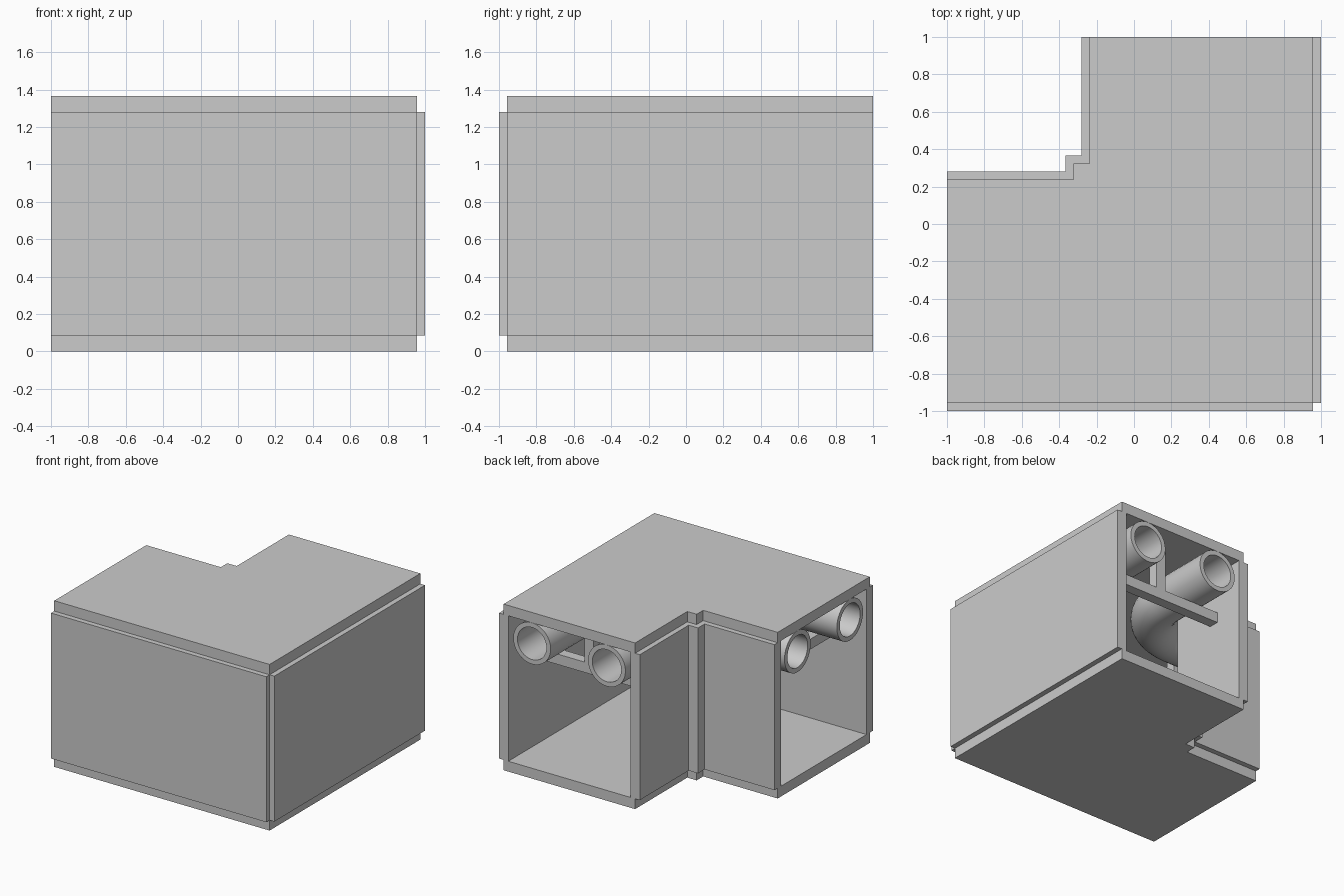
import bpy, bmesh
from math import sin, cos, pi

if "Cube" in bpy.data.objects:
    bpy.data.objects.remove(bpy.data.objects["Cube"])

T = 0.085          # panel thickness
H = 1.365          # overall height
E = 1 - T / 2      # slab edge, set back half a panel
I = 1 - T          # inner face of outer walls
W = 0.28           # outer face of inner walls


def finish(name, bm):
    bmesh.ops.recalc_face_normals(bm, faces=bm.faces)
    me = bpy.data.meshes.new(name)
    bm.to_mesh(me)
    bm.free()
    ob = bpy.data.objects.new(name, me)
    bpy.context.collection.objects.link(ob)
    return ob


def prism(name, pts, z0, z1):
    bm = bmesh.new()
    face = bm.faces.new([bm.verts.new((x, y, z0)) for x, y in pts])
    ext = bmesh.ops.extrude_face_region(bm, geom=[face])
    verts = [g for g in ext["geom"] if isinstance(g, bmesh.types.BMVert)]
    bmesh.ops.translate(bm, verts=verts, vec=(0, 0, z1 - z0))
    return finish(name, bm)


def box(name, x0, x1, y0, y1, z0, z1):
    return prism(name, [(x0, y0), (x1, y0), (x1, y1), (x0, y1)], z0, z1)


def box_pair(name, x0, x1, y0, y1, z0, z1):
    # one part in each arm, reflected across the corner diagonal
    box(name + "_back_arm", x0, x1, y0, y1, z0, z1)
    box(name + "_left_arm", -y1, -y0, -x1, -x0, z0, z1)


def pipe(name, x, bend, z, r_out=0.17, r_in=0.132, sides=32, steps=16):
    # path from the back opening, around the bend, to the left opening
    cx, cy = x - bend, bend - x
    path = [((x, 1), 0.0)]
    for i in range(steps + 1):
        a = -pi / 2 * i / steps
        path.append(((cx + bend * cos(a), cy + bend * sin(a)), a))
    path.append(((-1, -x), -pi / 2))
    bm = bmesh.new()
    skins = []
    for r in (r_out, r_in):
        rings = []
        for (px, py), a in path:
            rings.append([bm.verts.new((px + r * cos(t) * cos(a), py + r * cos(t) * sin(a), z + r * sin(t)))
                          for t in (2 * pi * k / sides for k in range(sides))])
        skins.append(rings)
    outer, inner = skins
    pairs = [(s[i], s[i + 1]) for s in skins for i in range(len(path) - 1)]
    pairs += [(outer[0], inner[0]), (outer[-1], inner[-1])]
    for p, q in pairs:
        for k in range(sides):
            n = (k + 1) % sides
            bm.faces.new((p[k], p[n], q[n], q[k]))
    ob = finish(name, bm)
    bpy.context.view_layer.objects.active = ob
    ob.select_set(True)
    bpy.ops.object.shade_smooth_by_angle(angle=0.6)
    ob.select_set(False)


# Floor and ceiling slabs
s = W - T / 2
plan = [(-1, -E), (E, -E), (E, 1), (-s, 1), (-s, s + T), (-s - T, s + T), (-s - T, s), (-1, s)]
prism("floor", plan, 0, T)
prism("ceiling", plan, H - T, H)

# Wall panels and corner posts
box_pair("outer_wall", I, 1, -E, 1, T, H - T)
box_pair("inner_wall", -W, T - W, W, 1, T, H - T)
box("inner_corner_post", -W - T, -W, W, W + T, T, H - T)

# Pipes under the ceiling
pipe("inner_pipe", 0.02, 0.42, 1.11)
pipe("outer_pipe", 0.70, 1.10, 1.11)

# Pipe supports: a cross beam and a central hanger in each arm
box_pair("support_beam", T - W, I, 0.66, 0.745, 0.855, 0.94)
box_pair("support_hanger", 0.36 - T / 2, 0.36 + T / 2, 0.66, 0.745, 0.94, H - T)
